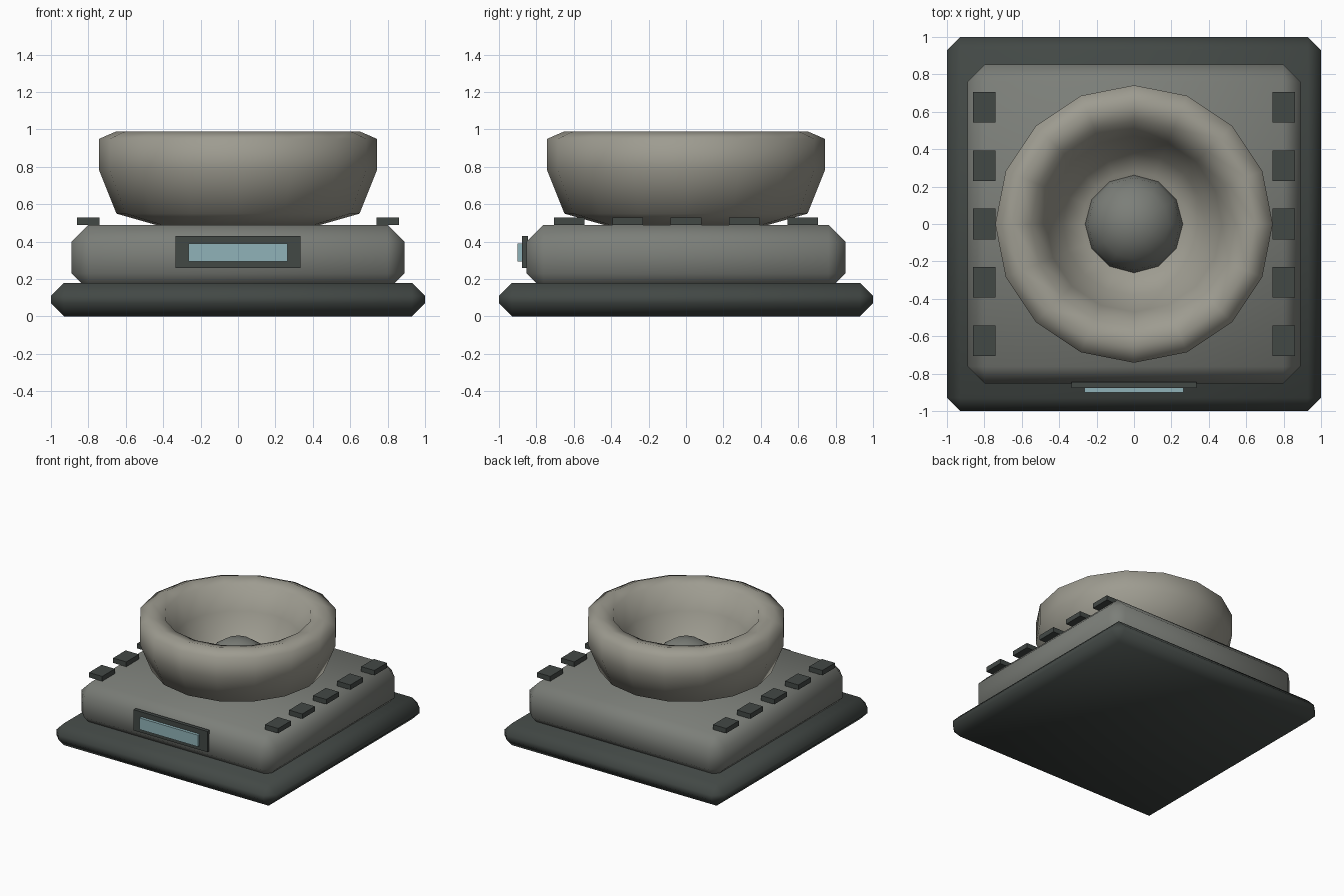
import bpy, bmesh, math

if "Cube" in bpy.data.objects:
    bpy.data.objects.remove(bpy.data.objects["Cube"])


def material(name, rgb):
    m = bpy.data.materials.new(name)
    m.diffuse_color = (*rgb, 1)
    m.use_nodes = True
    m.node_tree.nodes["Principled BSDF"].inputs["Base Color"].default_value = m.diffuse_color
    return m


DARK = material("dark_grey", (0.055, 0.065, 0.06))
GREY = material("olive_grey", (0.2, 0.21, 0.19))
BEIGE = material("beige", (0.34, 0.33, 0.28))
BLUE = material("pale_blue", (0.28, 0.45, 0.48))


def finish(bm, name, mat, smooth):
    bmesh.ops.recalc_face_normals(bm, faces=bm.faces)
    for f in bm.faces:
        f.smooth = smooth
    me = bpy.data.meshes.new(name)
    bm.to_mesh(me)
    bm.free()
    me.materials.append(mat)
    ob = bpy.data.objects.new(name, me)
    bpy.context.collection.objects.link(ob)
    return ob


def box(name, lo, hi, mat, bevel=0):
    bm = bmesh.new()
    bmesh.ops.create_cube(bm, size=1)
    for v in bm.verts:
        v.co = [(a + b) / 2 + c * (b - a) for a, b, c in zip(lo, hi, v.co)]
    if bevel:
        bmesh.ops.bevel(bm, geom=bm.edges[:], offset=bevel, segments=1,
                        profile=0.5, affect='EDGES')
    return finish(bm, name, mat, bevel > 0)


def lathe(name, profile, sides, mat):
    bm = bmesh.new()
    vs = [bm.verts.new((r, 0, z)) for r, z in profile]
    edges = [bm.edges.new(p) for p in zip(vs, vs[1:])]
    bmesh.ops.spin(bm, geom=vs + edges, cent=(0, 0, 0), axis=(0, 0, 1),
                   angle=math.tau, steps=sides, use_duplicate=False)
    bmesh.ops.remove_doubles(bm, verts=bm.verts, dist=0.0005)
    return finish(bm, name, mat, True)


# Chamfered plinth and body
box("base", (-1, -1, 0), (1, 1, 0.18), DARK, 0.07)
box("body", (-0.89, -0.852, 0.14), (0.89, 0.852, 0.49), GREY, 0.09)

# Thick-walled bowl with a flat floor
lathe("bowl", [(0, 0.49), (0.44, 0.49), (0.65, 0.55), (0.742, 0.78),
               (0.742, 0.95), (0.65, 0.99), (0.55, 0.965), (0.47, 0.78),
               (0.38, 0.61), (0.28, 0.53), (0, 0.53)], 16, BEIGE)

# Ball resting in the bowl
bm = bmesh.new()
bmesh.ops.create_uvsphere(bm, u_segments=12, v_segments=8, radius=0.267)
bmesh.ops.translate(bm, verts=bm.verts, vec=(0, 0, 0.5))
finish(bm, "ball", GREY, True)

# Rows of keys along both sides
for side, x in (("left", -0.8), ("right", 0.8)):
    for i in range(5):
        y = (i - 2) * 0.312
        box(f"key_{side}_{i + 1}", (x - 0.06, y - 0.082, 0.49),
            (x + 0.06, y + 0.082, 0.53), DARK)

# Front display
box("display_frame", (-0.335, -0.876, 0.26), (0.335, -0.846, 0.43), DARK)
box("display_screen", (-0.265, -0.9, 0.295), (0.265, -0.865, 0.39), BLUE)
